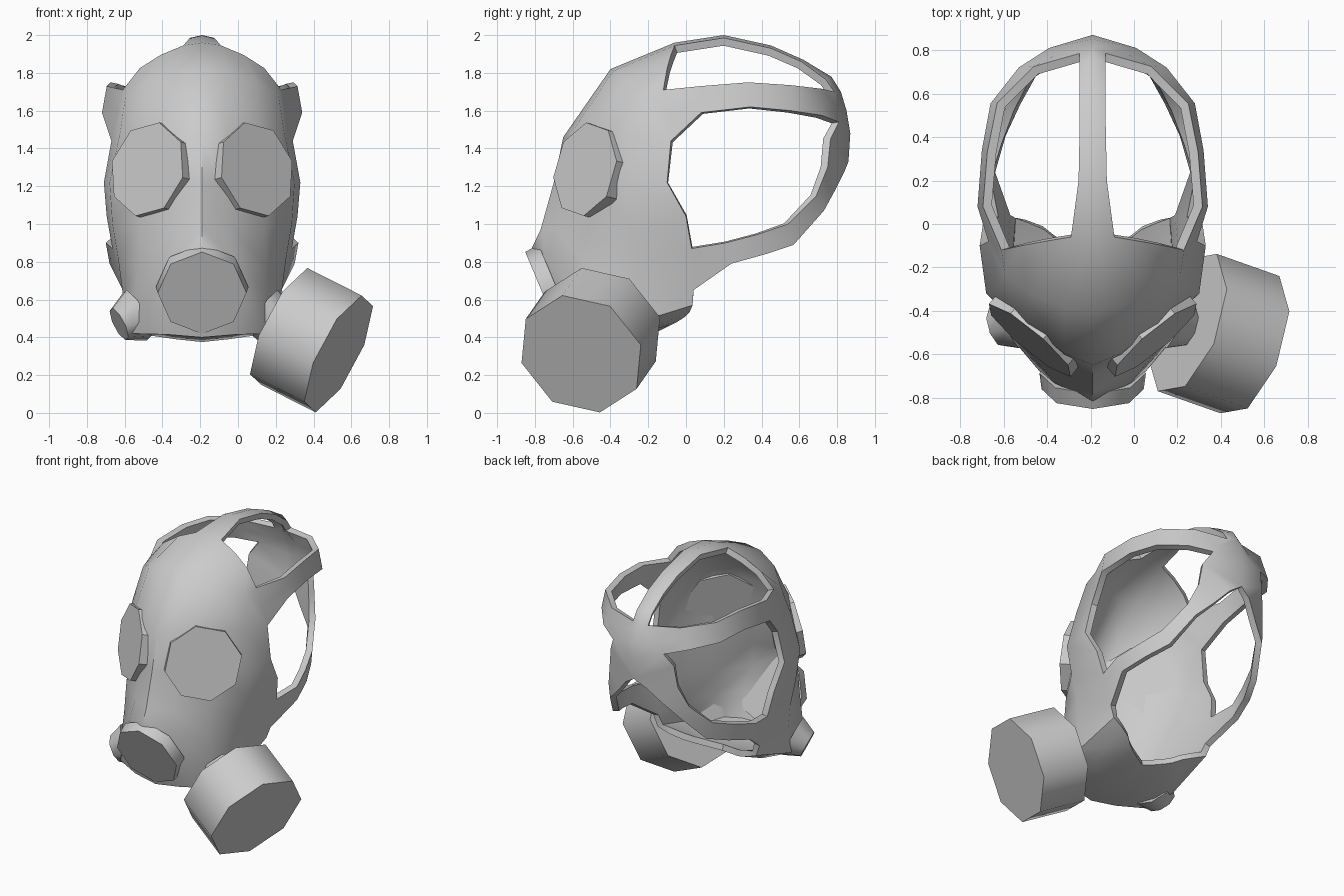
import bpy, bmesh, math
from mathutils import Vector

if "Cube" in bpy.data.objects:
    bpy.data.objects.remove(bpy.data.objects["Cube"])

MID = -0.19  # symmetry plane of the mask

grey = bpy.data.materials.new("rubber_grey")
grey.diffuse_color = (0.6, 0.6, 0.6, 1)
grey.use_nodes = True
grey.node_tree.nodes["Principled BSDF"].inputs["Base Color"].default_value = grey.diffuse_color


def finish(bm, name):
    me = bpy.data.meshes.new(name)
    bm.to_mesh(me)
    bm.free()
    me.materials.append(grey)
    ob = bpy.data.objects.new(name, me)
    bpy.context.collection.objects.link(ob)
    bpy.ops.object.select_all(action='DESELECT')
    ob.select_set(True)
    bpy.context.view_layer.objects.active = ob
    return ob


def smooth(angle=35):
    bpy.ops.object.shade_smooth_by_angle(angle=math.radians(angle))


def frustum(name, center, normal, first, r_front, r_back, depth, sides=8, angle=40):
    """Closed prism: front face at center, going back along -normal."""
    c, n = Vector(center), Vector(normal).normalized()
    e1 = Vector(first)
    e1 = (e1 - n * e1.dot(n)).normalized()
    e2 = n.cross(e1)
    bm = bmesh.new()
    rings = []
    for r, d in ((r_front, 0), (r_back, depth)):
        rings.append([bm.verts.new(c - n * d + r * (e1 * math.cos(t) + e2 * math.sin(t)))
                      for t in (2 * math.pi * i / sides for i in range(sides))])
    for i in range(sides):
        j = (i + 1) % sides
        bm.faces.new((rings[0][i], rings[1][i], rings[1][j], rings[0][j]))
    bm.faces.new(rings[0])
    bm.faces.new(rings[1][::-1])
    bmesh.ops.recalc_face_normals(bm, faces=bm.faces)
    ob = finish(bm, name)
    smooth(angle)
    return ob


def strip(bm, rows):
    """Quads between neighbouring rows of points."""
    vs = [[bm.verts.new(p) for p in row] for row in rows]
    for a, b in zip(vs, vs[1:]):
        for i in range(len(a) - 1):
            bm.faces.new((a[i], a[i + 1], b[i + 1], b[i]))


def mid(a, b):
    return tuple((p + q) / 2 for p, q in zip(a, b))


# Face: half rows from the centre line to the side rim, crown to chin
face = [
    [(0, -.06, 1.96), (.10, -.06, 1.945), (.22, -.08, 1.895), (.33, -.10, 1.825), (.42, -.12, 1.71)],
    [(0, -.40, 1.82), (.13, -.385, 1.81), (.28, -.325, 1.765), (.405, -.225, 1.68), (.45, -.10, 1.575)],
    [(0, -.65, 1.46), (.13, -.595, 1.50), (.30, -.465, 1.50), (.435, -.29, 1.48), (.48, -.08, 1.44)],
    [(0, -.70, 1.22), (.14, -.625, 1.22), (.31, -.49, 1.22), (.49, -.32, 1.22), (.52, -.10, 1.22)],
    [(0, -.77, .97), (.14, -.69, .98), (.33, -.52, .98), (.475, -.29, 1.0), (.505, 0, 1.04)],
    [(0, -.815, .875), (.17, -.735, .80), (.34, -.53, .78), (.445, -.27, .82), (.475, .03, .87)],
    [(0, -.72, .60), (.23, -.695, .61), (.36, -.535, .60), (.42, -.28, .63), (.42, .04, .65)],
    [(0, -.66, .40), (.18, -.63, .415), (.37, -.53, .42), (.41, -.32, .46), (.39, .035, .57)],
    [(0, -.40, .375), (.14, -.38, .39), (.28, -.30, .41), (.31, -.15, .46), (.31, .02, .535)],
    [(0, -.14, .435), (.07, -.11, .45), (.13, -.08, .465), (.18, -.05, .48), (.23, -.01, .505)],
]
# Upper side strap: top and bottom edges
up_top = [(.42, -.12, 1.71), (.505, .08, 1.73), (.485, .33, 1.75), (.44, .555, 1.735),
          (.27, .725, 1.715), (.06, .785, 1.70)]
up_low = [(.48, -.08, 1.44), (.53, .08, 1.59), (.51, .34, 1.62), (.47, .555, 1.60),
          (.34, .72, 1.575), (.20, .81, 1.54)]
# Lower side strap: top and bottom edges
low_top = [(.475, .03, .87), (.51, .21, .90), (.46, .38, .945), (.40, .54, 1.0),
           (.32, .69, 1.15), (.27, .75, 1.30), (.25, .765, 1.45), (.20, .81, 1.54)]
low_low = [(.42, .04, .65), (.49, .24, .79), (.44, .42, .84), (.37, .57, .89),
           (.28, .73, 1.07), (.17, .79, 1.18), (.08, .84, 1.28), (0, .86, 1.33)]
# Crown strap and rear hub: centre line and edge
crown = [[(0, -.06, 1.96), (.10, -.06, 1.945)], [(0, .20, 2.0), (.065, .20, 1.985)],
         [(0, .45, 1.945), (.06, .45, 1.93)], [(0, .62, 1.87), (.06, .61, 1.86)],
         [(0, .77, 1.78), (.06, .74, 1.765)], [(0, .82, 1.70), (.06, .785, 1.70)],
         [(0, .85, 1.60), mid(up_top[-1], up_low[-1])], [(0, .87, 1.48), (.20, .81, 1.54)]]

bm = bmesh.new()
strip(bm, face)
strip(bm, [[a, mid(a, b), b] for a, b in zip(up_top, up_low)])
strip(bm, list(zip(low_top, low_low)))
strip(bm, crown)
bm.faces.new([bm.verts.new(p) for p in ((0, .87, 1.48), (.20, .81, 1.54), (0, .86, 1.33))])
bmesh.ops.remove_doubles(bm, verts=bm.verts, dist=0.002)
bmesh.ops.recalc_face_normals(bm, faces=bm.faces)
bm.normal_update()
front = min(bm.faces, key=lambda f: f.calc_center_median().y)
if front.normal.y > 0:
    bmesh.ops.reverse_faces(bm, faces=bm.faces)
mask = finish(bm, "mask_shell")
mask.location.x = MID
m = mask.modifiers.new("mirror", 'MIRROR')
m.use_clip = True
s = mask.modifiers.new("thickness", 'SOLIDIFY')
s.thickness, s.offset = 0.042, -1
bpy.ops.object.convert(target='MESH')
smooth(45)

# Snout with a flat octagonal front
frustum("snout", (MID, -.76, .635), (0, -.92, -.386), (0, -.386, .92), .235, .245, .08, angle=50)

for side, label in ((1, "right"), (-1, "left")):
    # Eyepiece
    frustum(label + "_eyepiece", (MID + side * .29, -.535, 1.29), (side * .63, -.75, .18),
            (side * -.07, .015, .245), .255, .255, .08)
    # Cheek port
    frustum(label + "_cheek_port", (MID + side * .44, -.475, .47), (side * .85, -.30, -.43),
            (side * .125, -.1, .305), .095, .15, .11, angle=50)

# Filter canister on the right cheek port
frustum("filter_canister", (.533, -.555, .312), (.85, -.30, -.43), (.125, -.10, .305),
        .347, .347, .338, angle=50)
